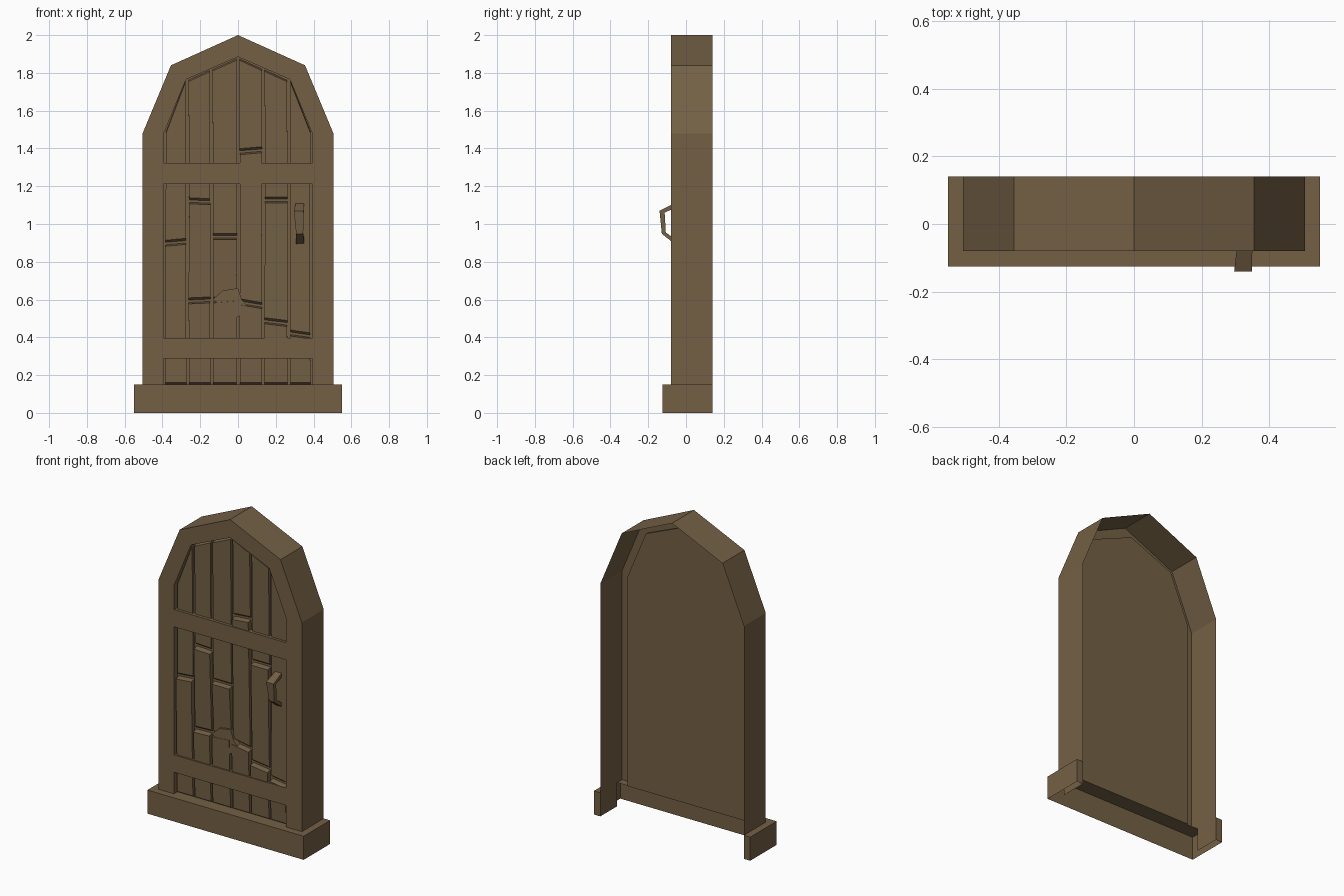
import bpy, bmesh, math, random

if "Cube" in bpy.data.objects:
    bpy.data.objects.remove(bpy.data.objects["Cube"])
random.seed(4)

wood = bpy.data.materials.new("brown wood")
wood.diffuse_color = (0.175, 0.118, 0.060, 1)
wood.use_nodes = True
wood.node_tree.nodes["Principled BSDF"].inputs["Base Color"].default_value = wood.diffuse_color


def build(name, verts, faces, fix=True):
    me = bpy.data.meshes.new(name)
    me.from_pydata(verts, [], faces)
    bm = bmesh.new()
    bm.from_mesh(me)
    if fix:
        bmesh.ops.recalc_face_normals(bm, faces=bm.faces)
    bm.to_mesh(me)
    bm.free()
    me.materials.append(wood)
    ob = bpy.data.objects.new(name, me)
    bpy.context.collection.objects.link(ob)
    return ob


def prism(name, pts, y0, y1, inset=1.0):
    """Extrude an x-z outline from y0 (front) to y1."""
    n = len(pts)
    v = [(x, y0, z) for x, z in pts] + [(x, y1, z) for x, z in pts]
    f = [list(range(n)), list(range(n, 2 * n))]
    f += [(i, (i + 1) % n, n + (i + 1) % n, n + i) for i in range(n)]
    return build(name, v, f)


def mirror(half):
    return half + [(-x, z) for x, z in reversed(half) if x != 0]


FRONT, BACK, LEDGE = -0.08, 0.14, 0.15
outer = mirror([(-0.505, LEDGE), (-0.505, 1.48), (-0.355, 1.84), (0, 2.0)])
inner = mirror([(-0.395, LEDGE), (-0.395, 1.475), (-0.275, 1.765), (0, 1.885)])

# arched frame: open-backed shell of outer walls, front band and inner lip
n = len(outer)
rows = [(outer, BACK), (outer, FRONT), (inner, FRONT), (inner, -0.03)]
verts = [(x, y, z) for pts, y in rows for x, z in pts]
faces = [(r * n + i, r * n + i + 1, r * n + n + i + 1, r * n + n + i)
         for r in range(3) for i in range(n - 1)]
build("arched_frame", verts, faces)

# backing panel behind the planks
panel = mirror([(-0.43, LEDGE), (-0.43, 1.48), (-0.30, 1.79), (0, 1.915)])
prism("back_panel", panel, -0.045, -0.025)

# hollow base wrapping round the front and sides
u_out = [(-0.55, BACK), (-0.55, -0.125), (0.55, -0.125), (0.55, BACK)]
u_in = [(-0.505, BACK), (-0.505, -0.03), (0.505, -0.03), (0.505, BACK)]
verts = [(x, y, z) for pts, z in ((u_out, 0), (u_out, LEDGE), (u_in, LEDGE))
         for x, y in pts]
verts += [(x, y, 0) for x, y in u_in]
faces = [(r * 4 + i, r * 4 + i + 1, r * 4 + i + 5, r * 4 + i + 4)
         for r in range(2) for i in range(3)]
faces += [(8, 9, 13, 12), (10, 11, 15, 14)]      # inner side walls
faces += [(0, 4, 8, 12), (3, 7, 11, 15)]         # back ends
build("base_step", verts, faces)


def arch(x):
    """Height of the inner arch at x."""
    x = abs(x)
    if x > 0.275:
        return 1.765 - (x - 0.275) * 0.29 / 0.12
    return 1.885 - x * 0.12 / 0.275


def plank(name, x0, x1, low, high, ylow, yhigh):
    """Worn board; low/high are (left, right) end heights."""
    j = lambda: random.uniform(0, 0.006)
    a, b, c, d = x0 + j(), x1 - j(), x1 - j(), x0 + j()
    back = -0.044
    v = [(a, ylow, low[0] + 0.012), (b, ylow, low[1] + 0.012),
         (c, yhigh, high[1] - 0.008), (d, yhigh, high[0] - 0.008),
         (a, back, low[0]), (b, back, low[1]), (c, back, high[1]), (d, back, high[0])]
    build(name, v, [(0, 1, 2, 3), (4, 5, 6, 7), (0, 1, 5, 4),
                    (1, 2, 6, 5), (2, 3, 7, 6), (3, 0, 4, 7)])


# vertical planks, broken at different heights in each column
edges = [-0.39, -0.268, -0.14, 0.0, 0.135, 0.27, 0.39]
breaks = [[(0.89, 0.90)], [(0.585, 0.59), (1.115, 1.11)], [(0.59, 0.60), (0.925, 0.925)],
          [(0.58, 0.56), (1.375, 1.385)], [(0.48, 0.465), (1.12, 1.12)], [(0.415, 0.40)]]
for c, cuts in enumerate(breaks):
    x0, x1 = edges[c] + 0.005, edges[c + 1] - 0.005
    ends = [(LEDGE, LEDGE)] + cuts + [(arch(x0) - 0.008, arch(x1) - 0.008)]
    for k in range(len(ends) - 1):
        low = tuple(z + (0.012 if k else 0) for z in ends[k])
        top = k == len(ends) - 2
        plank(f"plank_{c + 1}_{k + 1}", x0, x1, low, ends[k + 1],
              -0.058 if k else -0.063, -0.064 if top else -0.076)

# two cross bars
for name, z0, z1 in (("upper_bar", 1.212, 1.322), ("lower_bar", 0.287, 0.397)):
    prism(name, [(-0.397, z0), (0.397, z0), (0.397, z1), (-0.397, z1)], -0.079, -0.04)

# wood knot
prism("wood_knot", [(-0.135, 0.60), (-0.08, 0.648), (0.0, 0.66), (0.02, 0.60), (0.047, 0.57),
                    (0.035, 0.525), (-0.02, 0.50), (-0.07, 0.525), (-0.10, 0.575)],
      -0.074, -0.04)

# bent handle: (y, z, left x, right x) along outer and inner paths
out_path = [(-0.06, 1.11, 0.305, 0.35), (-0.14, 1.07, 0.296, 0.348),
            (-0.128, 0.948, 0.308, 0.345), (-0.06, 0.895, 0.308, 0.350)]
in_path = [(-0.06, 1.085, 0.305, 0.35), (-0.113, 1.06, 0.300, 0.348),
           (-0.107, 0.955, 0.308, 0.345), (-0.06, 0.922, 0.308, 0.350)]
verts = []
for o, i in zip(out_path, in_path):
    verts += [(o[2], o[0], o[1]), (o[3], o[0], o[1]), (i[3], i[0], i[1]), (i[2], i[0], i[1])]
faces = [(4 * s + k, 4 * s + (k + 1) % 4, 4 * s + 4 + (k + 1) % 4, 4 * s + 4 + k)
         for s in range(3) for k in range(4)]
faces += [(0, 1, 2, 3), (12, 13, 14, 15)]
build("handle", verts, faces)
